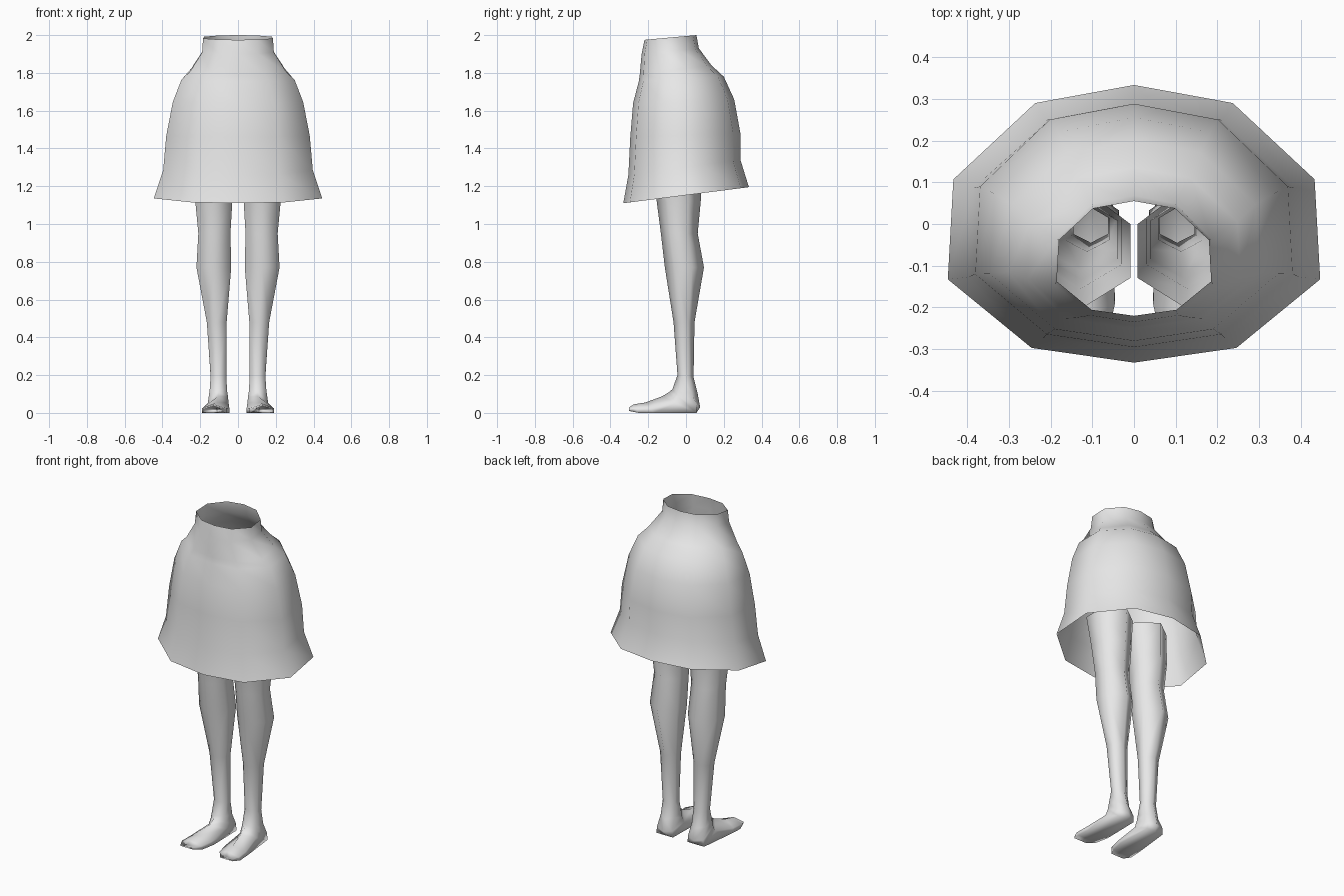
import bpy, bmesh

cube = bpy.data.objects.get("Cube")
if cube:
    bpy.data.objects.remove(cube, do_unlink=True)

# One plain grey for everything
grey = bpy.data.materials.new("plain grey")
grey.use_nodes = True
colour = (0.8, 0.8, 0.8, 1)
grey.diffuse_color = colour
grey.node_tree.nodes["Principled BSDF"].inputs["Base Color"].default_value = colour


def loft(name, rings, cap_end=False):
    """Skin a list of closed rings with quads."""
    bm = bmesh.new()
    loops = [[bm.verts.new(p) for p in ring] for ring in rings]
    for a, b in zip(loops, loops[1:]):
        n = len(a)
        for i in range(n):
            j = (i + 1) % n
            bm.faces.new((a[i], b[i], b[j], a[j]))
    if cap_end:
        bm.faces.new(loops[-1])
    # Point the normals away from the ring centres
    bm.normal_update()
    face = bm.faces[0] if hasattr(bm.faces, "ensure_lookup_table") and not bm.faces.ensure_lookup_table() else None
    centre = sum((v.co for v in loops[0]), loops[0][0].co * 0) / len(loops[0])
    if face.normal.dot(face.calc_center_median() - centre) < 0:
        bmesh.ops.reverse_faces(bm, faces=bm.faces[:])
    for f in bm.faces:
        f.smooth = True
    mesh = bpy.data.meshes.new(name)
    bm.to_mesh(mesh)
    bm.free()
    mesh.materials.append(grey)
    obj = bpy.data.objects.new(name, mesh)
    bpy.context.collection.objects.link(obj)
    return obj


# Skirt: ten-sided rings, (half width, front y, front z, back y, back z)
half = [(0, 0), (0.55, 0.053), (1, 0.30), (0.97, 0.66), (0.53, 0.935), (0, 1)]
outline = half + [(-u, t) for u, t in half[-2:0:-1]]
skirt_rings = [
    (0.185, -0.220, 1.975, 0.055, 2.00),
    (0.190, -0.235, 1.900, 0.068, 1.93),
    (0.255, -0.245, 1.790, 0.135, 1.84),
    (0.300, -0.250, 1.755, 0.200, 1.78),
    (0.345, -0.280, 1.640, 0.255, 1.66),
    (0.380, -0.295, 1.460, 0.288, 1.48),
    (0.396, -0.305, 1.260, 0.288, 1.34),
    (0.446, -0.332, 1.110, 0.333, 1.195),
]
loft("skirt", [[(w * u, yf + (yb - yf) * t, zf + (zb - zf) * t) for u, t in outline]
               for w, yf, zf, yb, zb in skirt_rings])

# Legs: six-sided rings that tip forward into the foot,
# (inner x, outer x, front y, front z, back y, back z, front side t, back side t)
leg_rings = [
    (0.008, 0.235, -0.200, 1.320, 0.085, 1.32, 0.25, 0.70),
    (0.030, 0.226, -0.155, 1.120, 0.078, 1.12, 0.25, 0.72),
    (0.040, 0.210, -0.133, 0.950, 0.062, 0.95, 0.25, 0.72),
    (0.036, 0.220, -0.112, 0.770, 0.095, 0.77, 0.25, 0.70),
    (0.060, 0.165, -0.066, 0.480, 0.045, 0.48, 0.25, 0.72),
    (0.062, 0.145, -0.045, 0.200, 0.040, 0.19, 0.25, 0.72),
    (0.058, 0.150, -0.072, 0.125, 0.062, 0.10, 0.25, 0.75),
    (0.053, 0.155, -0.090, 0.110, 0.075, 0.03, 0.30, 0.90),
    (0.050, 0.160, -0.125, 0.088, 0.055, 0.00, 0.40, 1.00),
    (0.046, 0.185, -0.215, 0.055, -0.170, 0.00, 0.50, 1.00),
    (0.062, 0.190, -0.278, 0.045, -0.250, 0.00, 0.45, 1.00),
    (0.090, 0.175, -0.302, 0.028, -0.302, 0.010, 0.40, 1.00),
]


def leg(name, side):
    rings = []
    for xi, xo, yf, zf, yb, zb, t1, t2 in leg_rings:
        mid = (xi + xo) / 2
        pts = [(mid, 0), (xo, t1), (xo, t2), (mid, 1), (xi, t2), (xi, t1)]
        rings.append([(side * x, yf + (yb - yf) * t, zf + (zb - zf) * t) for x, t in pts])
    return loft(name, rings, cap_end=True)


leg("left_leg", 1)
leg("right_leg", -1)
